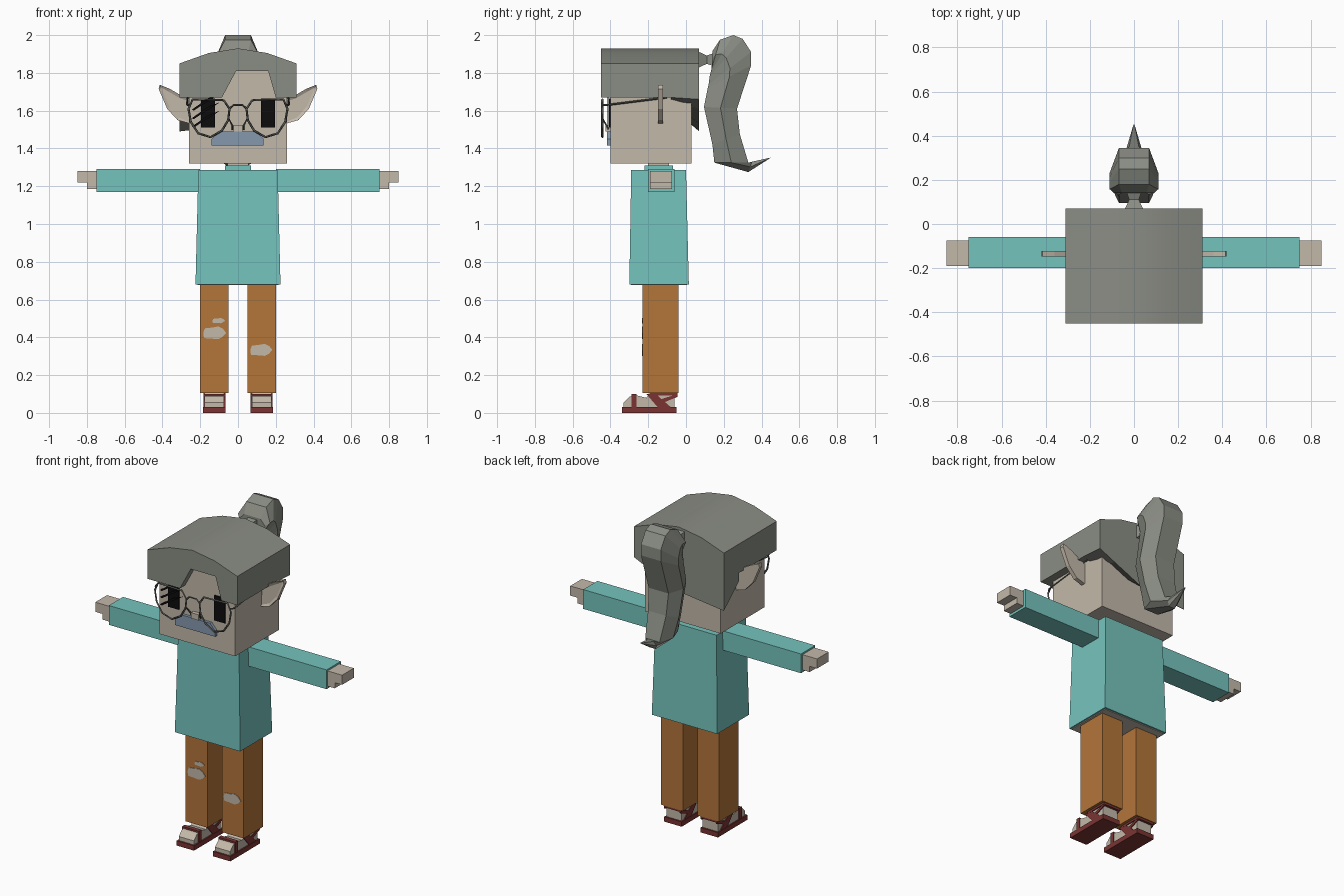
import bpy, bmesh, math
from mathutils import Vector

cube = bpy.data.objects.get("Cube")
if cube:
    bpy.data.objects.remove(cube, do_unlink=True)


def material(name, *srgb):
    linear = [((c / 255 + .055) / 1.055) ** 2.4 for c in srgb] + [1]
    mat = bpy.data.materials.new(name)
    mat.use_nodes = True
    mat.diffuse_color = linear
    shader = mat.node_tree.nodes["Principled BSDF"]
    shader.inputs["Base Color"].default_value = linear
    shader.inputs["Roughness"].default_value = .8
    return mat


skin = material("skin", 196, 185, 170)
teal = material("teal_cloth", 117, 195, 189)
brown = material("brown_cloth", 180, 117, 58)
red = material("dark_red_leather", 122, 52, 50)
grey = material("grey_hair", 138, 141, 132)
blue = material("blue_grey_hair", 134, 152, 173)
black = material("black", 12, 12, 12)
wire = material("dark_metal", 88, 90, 84)


def add_mesh(name, bm, mat):
    bmesh.ops.recalc_face_normals(bm, faces=bm.faces)
    mesh = bpy.data.meshes.new(name)
    bm.to_mesh(mesh)
    bm.free()
    mesh.materials.append(mat)
    obj = bpy.data.objects.new(name, mesh)
    bpy.context.scene.collection.objects.link(obj)
    return obj


def loft(name, sections, mat, inset=0):
    """Skin a row of equal-sized cross-sections and cap both ends."""
    bm = bmesh.new()
    rings = [[bm.verts.new(p) for p in section] for section in sections]
    count = len(rings[0])
    for low, high in zip(rings, rings[1:]):
        for i in range(count):
            j = (i + 1) % count
            bm.faces.new((low[i], low[j], high[j], high[i]))
    front = bm.faces.new(rings[0])
    bm.faces.new(rings[-1])
    if inset:
        bmesh.ops.recalc_face_normals(bm, faces=bm.faces)
        bmesh.ops.inset_region(bm, faces=[front], thickness=inset, depth=-inset / 2)
    return add_mesh(name, bm, mat)


def prism_x(name, profile, a, b, mat):
    return loft(name, [[(x, y, z) for y, z in profile] for x in (a, b)], mat)


def prism_y(name, profile, a, b, mat, inset=0):
    return loft(name, [[(x, y, z) for x, z in profile] for y in (a, b)], mat, inset)


def rectangle(x, y, z):
    return [(x[0], y[0], z), (x[1], y[0], z), (x[1], y[1], z), (x[0], y[1], z)]


def box(name, x, y, z, mat):
    return loft(name, [rectangle(x, y, h) for h in z], mat)


def tube(name, points, radius, mat, closed=False):
    curve = bpy.data.curves.new(name, "CURVE")
    curve.dimensions = "3D"
    curve.bevel_depth = radius
    curve.bevel_resolution = 0
    curve.use_fill_caps = True
    spline = curve.splines.new("POLY")
    spline.points.add(len(points) - 1)
    for target, p in zip(spline.points, points):
        target.co = (*p, 1)
    spline.use_cyclic_u = closed
    source = bpy.data.objects.new(name, curve)
    bpy.context.scene.collection.objects.link(source)
    bpy.context.view_layer.update()
    mesh = bpy.data.meshes.new_from_object(
        source.evaluated_get(bpy.context.evaluated_depsgraph_get()))
    bpy.data.objects.remove(source, do_unlink=True)
    mesh.materials.clear()
    mesh.materials.append(mat)
    obj = bpy.data.objects.new(name, mesh)
    bpy.context.scene.collection.objects.link(obj)


def mirrored(points, side):
    return [(side * p[0], *p[1:]) for p in points]


def span(side, a, b):
    return sorted((side * a, side * b))


# Head, neck and shirt
box("head", (-.26, .26), (-.4, .03), (1.32, 1.82), skin)
box("neck", (-.055, .055), (-.2, -.09), (1.27, 1.33), skin)
box("collar", (-.07, .07), (-.22, -.07), (1.27, 1.31), teal)
loft("shirt", [rectangle((-.225, .225), (-.3, .015), .68),
               rectangle((-.21, .21), (-.29, 0), 1.285)], teal)
box("shirt_underside", (-.215, .215), (-.29, .005), (.676, .682), skin)

# Hair cap with a fringe cut open at the front
arch = [(.31, 1.85), (.155, 1.905), (0, 1.93), (-.155, 1.905), (-.31, 1.85)]
notch = [(-.085, 1.67), (-.01, 1.81), (.16, 1.81), (.2, 1.67)]
fringe_outline = [(.31, 1.67)] + arch + [(-.31, 1.67)]
hair = prism_y("hair_cap", fringe_outline, -.38, .07, grey)
fringe = prism_y("hair_fringe", fringe_outline + notch, -.45, -.38, grey)
for part in (hair, fringe):
    bpy.ops.object.select_all(action="DESELECT")
    part.select_set(True)
    bpy.context.view_layer.objects.active = part
    bpy.ops.object.shade_smooth_by_angle(angle=math.radians(30))

# Back hair sweeps lower toward one side
loft("back_hair", [[(x, -.08, 1.69), (x, -.08, front), (x, .07, back), (x, .07, 1.69)]
                   for x, front, back in ((.31, 1.67, 1.66), (.2, 1.65, 1.61),
                                          (.02, 1.63, 1.53), (-.31, 1.62, 1.49))], grey)

# Ponytail: inner y, inner z, outer y, outer z, half width
tail = [(.14, 1.84, .14, 1.915, .09), (.135, 1.82, .18, 1.975, .11),
        (.13, 1.8, .25, 2, .11), (.125, 1.78, .3, 1.98, .11),
        (.12, 1.74, .345, 1.91, .11), (.115, 1.72, .345, 1.84, .11),
        (.095, 1.62, .27, 1.61, .11), (.14, 1.42, .285, 1.475, .1),
        (.15, 1.325, .33, 1.325, .08), (.33, 1.275, .35, 1.33, .035),
        (.44, 1.345, .45, 1.352, .004)]
sections = []
for iy, iz, oy, oz, w in tail:
    my, mz = (iy + oy) / 2, (iz + oz) / 2
    n = w * .62
    sections.append([(-n, iy, iz), (n, iy, iz), (w, my, mz),
                     (n, oy, oz), (-n, oy, oz), (-w, my, mz)])
loft("ponytail", sections, grey)
loft("hair_tie", [[(x * r, y, 1.87 + z * r) for x, z in ((-1, -1), (1, -1), (1, 1), (-1, 1))]
                  for y, r in ((.06, .045), (.11, .022), (.15, .035))], grey)

# Face: nose, moustache and eyes
box("nose", (-.025, .025), (-.425, -.39), (1.49, 1.525), skin)
prism_y("moustache", [(-.1, 1.49), (.1, 1.49), (.135, 1.45), (.135, 1.415),
                      (-.14, 1.415), (-.14, 1.45)], -.418, -.39, blue)
for side, label in ((1, "left"), (-1, "right")):
    box(label + "_eye", span(side, .122, .195), (-.408, -.4), (1.51, 1.665), black)
for i in range(3):
    z = 1.535 + i * .045
    prism_y(f"eyelash_{i + 1}", [(-.245, z - .02), (-.235, z - .025), (-.095, z + .065),
                                 (-.16, z + .04)], -.416, -.409, black)

# Glasses
rim = [(.045, 1.61), (.075, 1.655), (.24, 1.66), (.262, 1.61), (.25, 1.54),
       (.21, 1.48), (.145, 1.46), (.085, 1.495), (.052, 1.55)]
for side, label in ((1, "left"), (-1, "right")):
    tube(label + "_lens_rim", mirrored([(x, -.443, z) for x, z in rim], side), .006, wire, True)
    tube(label + "_temple", mirrored([(.258, -.443, 1.63), (.27, -.42, 1.63),
                                      (.268, -.1, 1.67)], side), .005, wire)
    tube(label + "_nose_pad", mirrored([(.05, -.443, 1.56), (.03, -.42, 1.52),
                                        (.03, -.41, 1.5)], side), .005, wire)
tube("glasses_bridge", [(-.045, -.443, 1.61), (-.025, -.443, 1.63),
                        (.025, -.443, 1.63), (.045, -.443, 1.61)], .005, wire)

# Ears, arms, hands, legs and sandals
ear = [(.25, 1.66), (.3, 1.68), (.36, 1.715), (.415, 1.737), (.42, 1.715),
       (.375, 1.61), (.32, 1.55), (.25, 1.53)]
foot = [(-.33, .025), (-.33, .055), (-.3, .085), (-.27, .095), (-.21, .08),
        (-.18, .12), (-.06, .12), (-.06, .025)]
cross_strap = [(-.21, .1), (-.16, .1), (-.08, .03), (-.15, .03)]
heel_strap = [(-.045, .1), (-.045, .085), (-.13, .05), (-.14, .07)]
for side, label in ((1, "left"), (-1, "right")):
    prism_y(label + "_ear", mirrored(ear, side), -.148, -.122, skin, .016)
    box(label + "_sleeve", span(side, .2, .75), (-.2, -.06), (1.17, 1.29), teal)
    prism_y(label + "_hand", mirrored([(.74, 1.28), (.85, 1.28), (.85, 1.22), (.8, 1.22),
                                       (.8, 1.185), (.74, 1.185)], side), -.19, -.075, skin)
    box(label + "_trouser_leg", span(side, .05, .2), (-.23, -.04), (.105, .69), brown)
    prism_x(label + "_foot", foot, side * .073, side * .177, skin)
    box(label + "_sole", span(side, .065, .185), (-.34, -.05), (0, .03), red)
    box(label + "_toe_strap", span(side, .067, .183), (-.288, -.262), (.02, .1), red)
    box(label + "_ankle_strap", span(side, .067, .183), (-.19, -.045), (.092, .108), red)
    for x, where in ((.068, "inner"), (.175, "outer")):
        prism_x(f"{label}_{where}_cross_strap", cross_strap, side * x, side * (x + .007), red)
        prism_x(f"{label}_{where}_heel_strap", heel_strap, side * x, side * (x + .007), red)


# Torn holes in the trousers
def tear(name, x, z, width, height):
    wobble = (1, .9, 1.05, .85, 1, .95, 1.1, .9, 1, .85)
    outline = []
    for i, r in enumerate(wobble):
        a = math.tau * i / len(wobble)
        flat = math.copysign(abs(math.sin(a)) ** .6, math.sin(a))
        outline.append((x + width * r * math.cos(a), z + height * r * flat))
    prism_y(name, outline, -.234, -.228, skin)


tear("right_knee_tear", -.125, .423, .062, .034)
tear("right_small_tear", -.103, .488, .034, .014)
tear("left_knee_tear", .122, .333, .06, .032)
